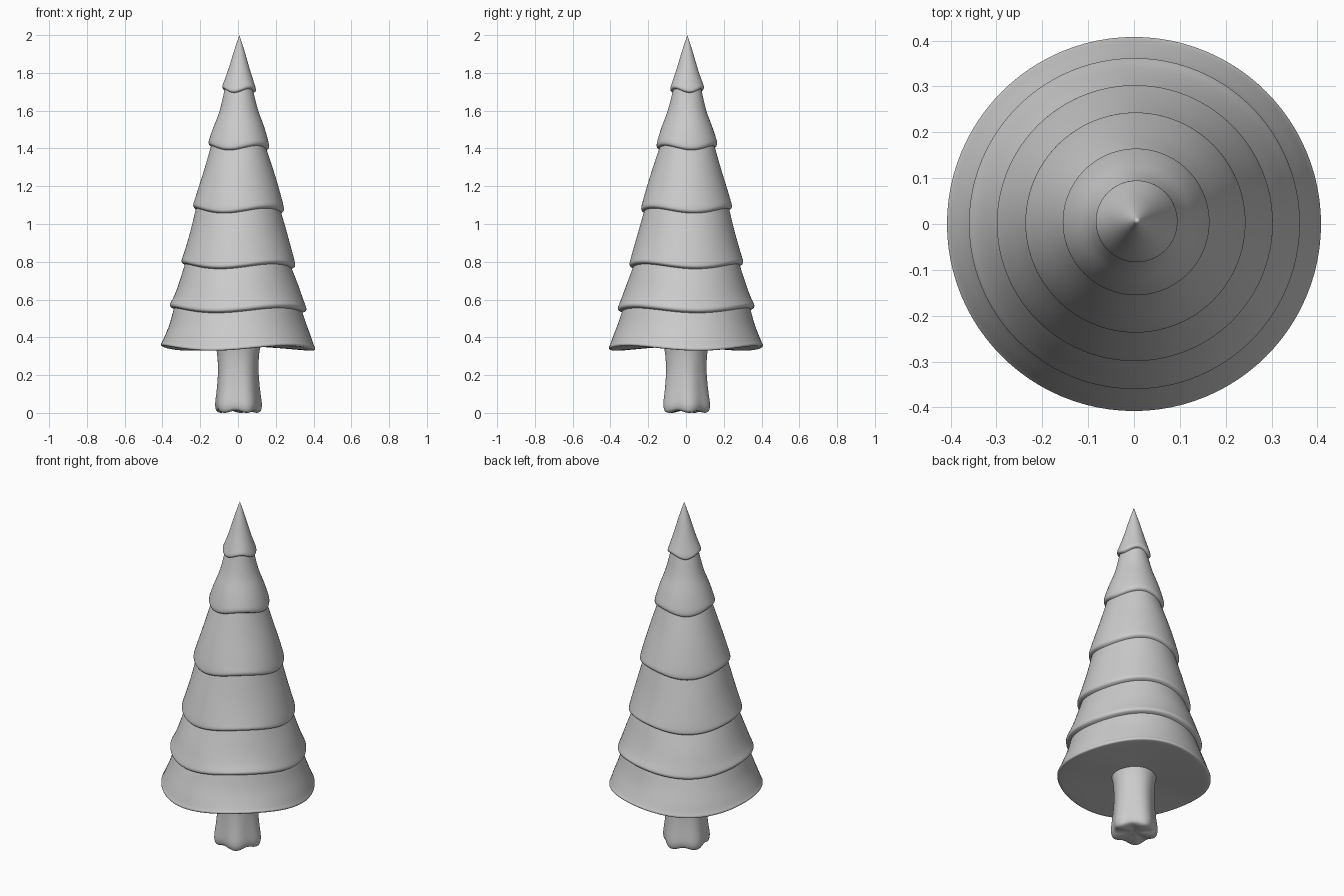
import bpy, bmesh, math

if "Cube" in bpy.data.objects:
    bpy.data.objects.remove(bpy.data.objects["Cube"])

SEG = 96


def droop(a):
    # three soft scallops around the hem
    return -math.cos(3 * (a - math.radians(130)))


def lobes(a):
    # five root flares around the trunk
    return -math.cos(5 * (a - math.radians(262)))


def smooth_profile(pts, steps=3):
    # Catmull-Rom through the profile points
    out = []
    for i in range(len(pts) - 1):
        p0, p1 = pts[max(i - 1, 0)], pts[i]
        p2, p3 = pts[i + 1], pts[min(i + 2, len(pts) - 1)]
        for s in range(steps):
            t = s / steps
            out.append(tuple(
                0.5 * (2 * b + (c - a) * t + (2 * a - 5 * b + 4 * c - d) * t * t
                       + (3 * b - a - 3 * c + d) * t ** 3)
                for a, b, c, d in zip(p0, p1, p2, p3)))
    return out + [pts[-1]]


def lathe(name, profile, place):
    # profile runs top to bottom; place(point, angle) gives the position
    bm = bmesh.new()
    rings = [[bm.verts.new(place(p, 2 * math.pi * j / SEG)) for j in range(SEG)]
             for p in profile]
    for up, low in zip(rings, rings[1:]):
        for j in range(SEG):
            k = (j + 1) % SEG
            bm.faces.new((up[j], low[j], low[k], up[k]))
    bmesh.ops.remove_doubles(bm, verts=bm.verts[:], dist=1e-5)
    mesh = bpy.data.meshes.new(name)
    bm.to_mesh(mesh)
    bm.free()
    ob = bpy.data.objects.new(name, mesh)
    bpy.context.collection.objects.link(ob)
    bpy.ops.object.select_all(action='DESELECT')
    ob.select_set(True)
    bpy.context.view_layer.objects.active = ob
    bpy.ops.object.shade_smooth_by_angle(angle=math.radians(50))
    return ob


def tier_place(p, a):
    r, z, w = p
    lean = 0.007 * max(0, (z - 0.35) / 1.65)
    return (r * math.cos(a) + lean, r * math.sin(a) + lean,
            z + 0.013 * w * droop(a))


def trunk_place(p, a):
    r, z, w = p
    r += 0.006 * w * lobes(a) * min(1, r / 0.1)
    return (r * math.cos(a), r * math.sin(a), max(0, z - 0.006 * w * lobes(a)))


# Branch tiers, top to bottom: (radius, height, scallop amount)
tiers = [
    [(0, 2.0, 0), (0.028, 1.915, 0), (0.058, 1.815, 0.1), (0.080, 1.75, 0.5),
     (0.089, 1.722, 0.8), (0.086, 1.71, 0.8), (0.076, 1.705, 0.8)],
    [(0.076, 1.705, 0.8), (0.102, 1.60, 0), (0.132, 1.52, 0.1), (0.153, 1.455, 0.5),
     (0.160, 1.425, 0.9), (0.157, 1.41, 0.9), (0.147, 1.403, 0.9)],
    [(0.147, 1.403, 0.9), (0.182, 1.29, 0), (0.210, 1.20, 0.1), (0.232, 1.125, 0.5),
     (0.240, 1.092, 1), (0.237, 1.078, 1), (0.226, 1.07, 1)],
    [(0.226, 1.07, 1), (0.255, 0.96, 0), (0.279, 0.875, 0.1), (0.295, 0.82, 0.5),
     (0.301, 0.795, 1), (0.297, 0.783, 1), (0.283, 0.775, 1)],
    [(0.283, 0.775, 1), (0.318, 0.675, 0), (0.342, 0.61, 0.3), (0.357, 0.575, 0.8),
     (0.361, 0.562, 1), (0.357, 0.55, 1), (0.340, 0.542, 1)],
    [(0.340, 0.542, 1), (0.362, 0.47, 0.2), (0.385, 0.41, 0.3), (0.402, 0.366, 0.8),
     (0.408, 0.353, 1), (0.402, 0.343, 1), (0.37, 0.342, 0.9)],
]
for n, pts in enumerate(tiers, 1):
    prof = smooth_profile(pts)
    if n == len(tiers):
        # underside of the lowest tier, in to the trunk
        prof += [(0.25, 0.347, 0.5), (0.11, 0.352, 0.1)]
    lathe(f"branch_tier_{n}", prof, tier_place)

# Trunk flaring to a lobed base
trunk = smooth_profile([(0.118, 0.355, 0), (0.110, 0.30, 0.2), (0.107, 0.22, 0.4),
                        (0.113, 0.13, 0.7), (0.121, 0.06, 1), (0.120, 0.03, 1),
                        (0.112, 0.012, 1), (0.095, 0.006, 1)])
trunk += [(0.05, 0.012, 0.5), (0, 0.016, 0)]
lathe("trunk", trunk, trunk_place)
